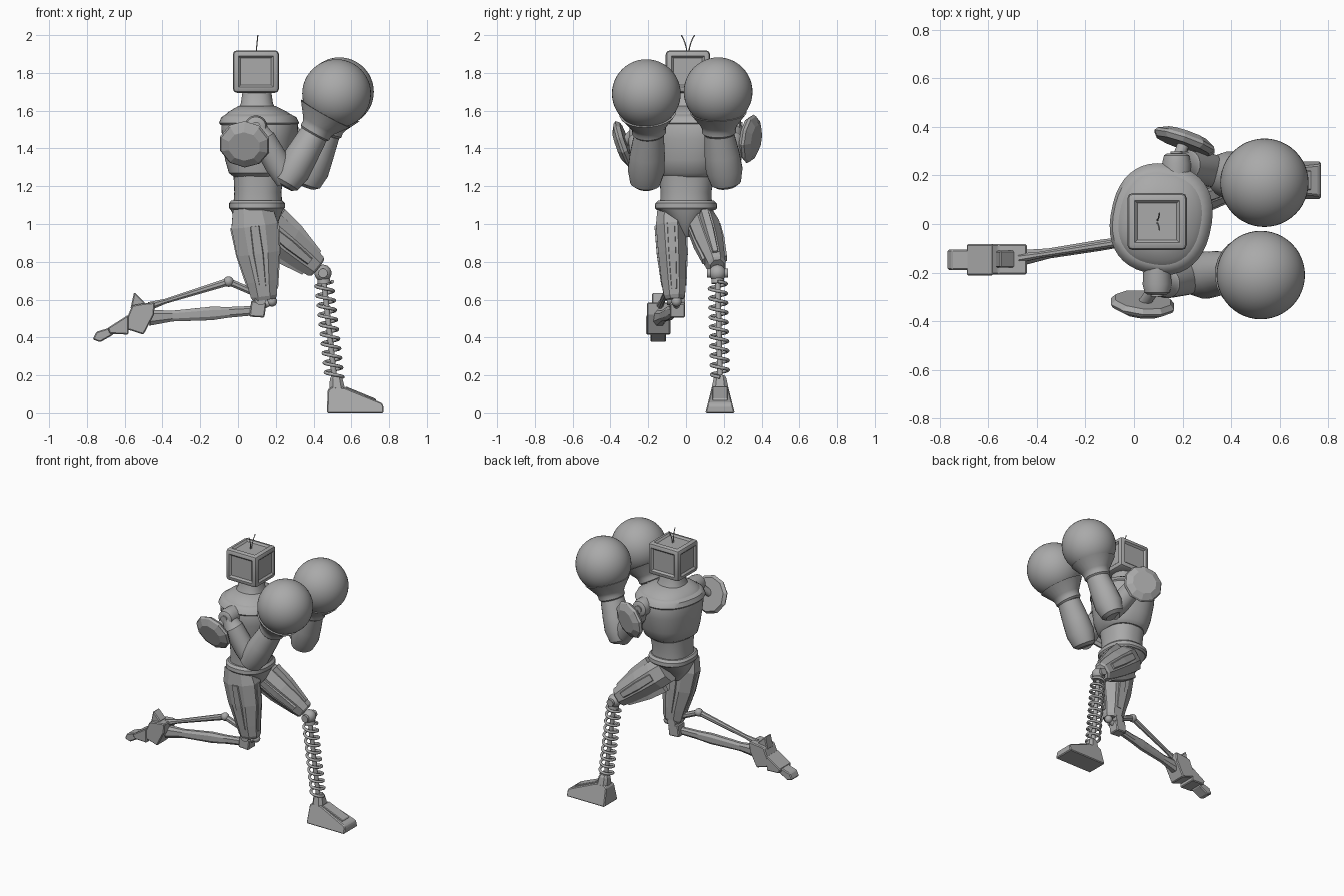
import bpy, bmesh, math
from mathutils import Vector, Matrix

cube = bpy.data.objects.get("Cube")
if cube:
    bpy.data.objects.remove(cube, do_unlink=True)

GREY = (0.4, 0.4, 0.4, 1)
mat = bpy.data.materials.new("plain grey")
mat.use_nodes = True
mat.diffuse_color = GREY
mat.node_tree.nodes["Principled BSDF"].inputs["Base Color"].default_value = GREY


def finish(name, bm, smooth=True, bevel=0):
    bmesh.ops.recalc_face_normals(bm, faces=bm.faces)
    me = bpy.data.meshes.new(name)
    bm.to_mesh(me)
    bm.free()
    me.materials.append(mat)
    if smooth:
        for p in me.polygons:
            p.use_smooth = True
        me.set_sharp_from_angle(angle=math.radians(35))
    ob = bpy.data.objects.new(name, me)
    bpy.context.collection.objects.link(ob)
    if bevel:
        m = ob.modifiers.new("soft edges", "BEVEL")
        m.width, m.segments = bevel, 1
    return ob


def skin(name, rings, smooth=True):
    bm = bmesh.new()
    loops = [[bm.verts.new(p) for p in r] for r in rings]
    n = len(loops[0])
    for lo, hi in zip(loops, loops[1:]):
        for i in range(n):
            bm.faces.new((lo[i], lo[(i + 1) % n], hi[(i + 1) % n], hi[i]))
    bm.faces.new(loops[0])
    bm.faces.new(loops[-1])
    return finish(name, bm, smooth)


def oval(w, d, sides, power=1.0):
    pts = []
    for i in range(sides):
        a = math.tau * (i + 0.5) / sides
        c, s = math.cos(a), math.sin(a)
        pts.append((math.copysign(abs(c) ** power, c) * w, math.copysign(abs(s) ** power, s) * d))
    return pts


def limb(name, a, b, sections, sides=24, smooth=True, power=1.0):
    """Sections (t, half width sideways, half depth) along a to b."""
    a, b = Vector(a), Vector(b)
    d = (b - a).normalized()
    ref = Vector((1, 0, 0)) if abs(d.y) > 0.7 else Vector((0, 1, 0))
    u = (ref - d * ref.dot(d)).normalized()
    v = d.cross(u)
    return skin(name, [[a.lerp(b, t) + u * p + v * q for p, q in oval(w, h, sides, power)]
                       for t, w, h in sections], smooth)


def stack(name, rings, yaw=0, power=0.85):
    """Horizontal rings (x, y, z, half x, half y)."""
    rot = Matrix.Rotation(yaw, 3, "Z")
    return skin(name, [[Vector((x, y, z)) + rot @ Vector((p, q, 0)) for p, q in oval(rx, ry, 40, power)]
                       for x, y, z, rx, ry in rings])


def rod(name, a, b, r, sides=12):
    return limb(name, a, b, [(0, r, r), (1, r, r)], sides)


def ball(name, c, r, seg=24):
    bm = bmesh.new()
    bmesh.ops.create_uvsphere(bm, u_segments=seg, v_segments=seg // 2, radius=r,
                              matrix=Matrix.Translation(c))
    return finish(name, bm)


def prism(name, profile, yc, half, taper=0.0, bevel=0.006):
    """Side profile in x and z, widened across y, narrowing with height."""
    bm = bmesh.new()
    sides = [[bm.verts.new((x, yc + s * (half - taper * z), z)) for x, z in profile] for s in (-1, 1)]
    n = len(profile)
    for f in sides:
        bm.faces.new(f)
    for i in range(n):
        j = (i + 1) % n
        bm.faces.new((sides[0][i], sides[0][j], sides[1][j], sides[1][i]))
    return finish(name, bm, False, bevel)


def wire(name, pts, r):
    cu = bpy.data.curves.new(name, "CURVE")
    cu.dimensions = "3D"
    cu.bevel_depth, cu.bevel_resolution = r, 2
    cu.use_fill_caps = True
    sp = cu.splines.new("POLY")
    sp.points.add(len(pts) - 1)
    for p, co in zip(sp.points, pts):
        p.co = (*co, 1)
    cu.materials.append(mat)
    ob = bpy.data.objects.new(name, cu)
    bpy.context.collection.objects.link(ob)


# Head: soft box with recessed panels
bm = bmesh.new()
bmesh.ops.create_cube(bm, size=1, matrix=Matrix.Translation((0.095, 0.01, 1.807))
                      @ Matrix.Diagonal((0.245, 0.235, 0.225, 1)))
bmesh.ops.bevel(bm, geom=bm.edges[:], offset=0.022, segments=2, affect="EDGES", profile=0.5)
panels = [f for f in bm.faces if f.calc_area() > 0.02 and f.calc_center_median().z > 1.75]
bmesh.ops.inset_individual(bm, faces=panels, thickness=0.012, depth=0)
bmesh.ops.inset_individual(bm, faces=panels, thickness=0.016, depth=-0.012)
finish("head", bm)
for s in (-1, 1):
    wire("antenna", [(0.095 + 0.01 * t, 0.01 + s * (0.005 + 0.03 * t * t), 1.9 + 0.1 * t)
                     for t in (0, 0.3, 0.6, 0.8, 1)], 0.003)

# Torso
stack("neck", [(0.1, 0.01, 1.58, 0.115, 0.12), (0.1, 0.01, 1.64, 0.085, 0.085), (0.1, 0.01, 1.71, 0.075, 0.075)])
stack("chest", [(0.11, 0.01, 1.25, 0.13, 0.15), (0.11, 0.01, 1.27, 0.155, 0.175), (0.115, 0.015, 1.34, 0.18, 0.195),
                (0.115, 0.02, 1.45, 0.195, 0.215), (0.115, 0.02, 1.53, 0.2, 0.22),
                (0.11, 0.02, 1.565, 0.187, 0.205), (0.105, 0.02, 1.595, 0.15, 0.17),
                (0.1, 0.015, 1.625, 0.095, 0.11)], -0.2)
stack("collar_rim", [(0.112, 0.02, 1.525, 0.2, 0.22), (0.112, 0.02, 1.535, 0.208, 0.228),
                     (0.11, 0.02, 1.565, 0.195, 0.213), (0.108, 0.02, 1.58, 0.17, 0.19)], -0.2)
stack("waist", [(0.105, 0, 1.1, 0.13, 0.138), (0.105, 0, 1.17, 0.125, 0.135), (0.11, 0.005, 1.28, 0.135, 0.15)])
stack("belt", [(0.1, 0, 1.075, 0.14, 0.155), (0.1, 0, 1.085, 0.148, 0.165),
               (0.1, 0, 1.11, 0.148, 0.163), (0.1, 0, 1.125, 0.135, 0.148)])
stack("pelvis", [(0.1, 0, 0.93, 0.05, 0.03), (0.1, 0, 1.0, 0.11, 0.065), (0.1, 0, 1.08, 0.14, 0.155)])

# Arms: shoulder, elbow, wrist, glove centre, plate centre, plate normal
arms = [("right", -1, (0.095, -0.25, 1.515), (0.26, -0.215, 1.23), (0.405, -0.195, 1.48), (0.522, -0.21, 1.69),
         (0.035, -0.335, 1.42), (-0.1, -1, -0.35)),
        ("left", 1, (0.175, 0.25, 1.515), (0.37, 0.21, 1.23), (0.465, 0.175, 1.48), (0.537, 0.17, 1.7),
         (0.21, 0.345, 1.45), (0.35, 1, -0.15))]
for side, s, sh, el, wr, gl, pc, pn in arms:
    sh, el, wr, gl, pc = (Vector(p) for p in (sh, el, wr, gl, pc))
    pn = Vector(pn).normalized()
    out = Vector((0, s * 0.04, 0))
    limb(side + "_shoulder_drum", sh - out * 2.5, sh + out, [(0, .055, .055), (.7, .06, .06), (.95, .052, .052), (1, .04, .04)])
    rod(side + "_shoulder_cap", sh + out, sh + out * 1.2, 0.025, 16)
    limb(side + "_upper_arm", sh, el, [(0, .05, .05), (.2, .058, .06), (.22, .064, .066), (.7, .068, .07), (1, .06, .06)])
    limb(side + "_shoulder_plate", pc - pn * 0.025, pc + pn * 0.03,
         [(0, .12, .115), (.35, .137, .13), (.6, .13, .122), (1, .085, .08)], 10, False)
    rod(side + "_plate_bracket", sh, pc, 0.025)
    limb(side + "_forearm", el.lerp(wr, -0.12), wr,
         [(0, .055, .05), (.06, .08, .075), (.3, .098, .092), (.6, .093, .086), (1, .078, .076)])
    limb(side + "_glove_cuff", wr, gl, [(-.03, .078, .075), (.02, .09, .086), (.12, .09, .086), (.2, .098, .096), (.5, .15, .15)])
    ball(side + "_glove", gl, 0.182, 48)

# Thighs: octagonal shells with raised strips
thighs = [("right", Vector((0.075, -0.085, 1.09)), Vector((0.14, -0.06, 0.6)),
           [(0, .07, .11), (.2, .085, .133), (.5, .08, .122), (.8, .07, .088), (.96, .06, .075), (1, .05, .065)]),
          ("left", Vector((0.1, 0.08, 1.03)), Vector((0.42, 0.165, 0.77)),
           [(0, .07, .1), (.2, .085, .102), (.5, .078, .096), (.8, .06, .082), (.97, .05, .068), (1, .04, .055)])]
for side, a, b, sec in thighs:
    limb(side + "_thigh", a, b, sec, 8, False, 0.9)
    limb(side + "_thigh_panel", a, b, [(.2, .092, .04), (.5, .087, .045), (.85, .07, .03)], 8, False, 0.7)
    limb(side + "_thigh_ridge", a, b, [(.2, .035, .138), (.5, .035, .125), (.9, .025, .084)], 8, False, 0.7)

# Right knee and two-bar shin
prism("right_knee_block", [(0.06, 0.51), (0.14, 0.505), (0.15, 0.58), (0.07, 0.595)], -0.045, 0.04)
rod("right_knee_pin", (0.12, -0.1, 0.6), (0.12, -0.005, 0.6), 0.03)
ball("right_knee_joint", (0.18, -0.05, 0.59), 0.027, 16)
rod("right_knee_link", (0.18, -0.05, 0.59), (0.1, -0.05, 0.55), 0.018)
limb("right_shin_bar", (0.13, -0.045, 0.545), (-0.47, -0.14, 0.505),
     [(0, .02, .025), (.3, .022, .03), (.45, .024, .038), (.8, .022, .03), (1, .035, .045)], 8, False, 0.8)
pivot = (-0.05, -0.075, 0.695)
ball("right_shin_pivot", pivot, 0.028, 16)
rod("right_shin_upper_link", (0.15, -0.055, 0.61), pivot, 0.02, 8)
limb("right_shin_upper_bar", pivot, (-0.47, -0.14, 0.565), [(0, .017, .022), (.8, .014, .014), (1, .02, .024)], 8, False)

# Right foot, folded back in segments
prism("right_foot_heel", [(-0.44, 0.585), (-0.5, 0.58), (-0.56, 0.57), (-0.61, 0.45), (-0.5, 0.415), (-0.445, 0.52)], -0.145, 0.062)
prism("right_foot_fin", [(-0.49, 0.58), (-0.55, 0.64), (-0.57, 0.55), (-0.53, 0.54)], -0.145, 0.035)
prism("right_foot_middle", [(-0.58, 0.52), (-0.69, 0.45), (-0.68, 0.42), (-0.58, 0.415)], -0.147, 0.065)
prism("right_foot_toe", [(-0.65, 0.46), (-0.75, 0.43), (-0.77, 0.39), (-0.73, 0.375), (-0.66, 0.415)], -0.147, 0.042)

# Left knee and spring shin
knee, ankle = Vector((0.45, 0.167, 0.74)), Vector((0.51, 0.18, 0.19))
ball("left_knee_joint", knee, 0.045)
rod("left_knee_pin", knee - Vector((0, 0.055, 0)), knee + Vector((0, 0.055, 0)), 0.025, 16)
limb("left_spring_mount", knee, knee.lerp(ankle, 0.1), [(0, .03, .03), (1, .035, .035)], 16)
rod("left_shin_rod", knee, ankle, 0.015)
top, turns, steps = knee.lerp(ankle, 0.08), 10, 16
coil = []
for i in range(turns * steps + 1):
    a = math.tau * i / steps
    coil.append(top.lerp(ankle, i / (turns * steps)) + Vector((math.cos(a), math.sin(a), 0)) * 0.045)
wire("left_shin_spring", coil, 0.009)

# Left foot
prism("left_foot", [(0.47, 0), (0.475, 0.125), (0.5, 0.14), (0.565, 0.135), (0.76, 0.055), (0.77, 0.04), (0.77, 0)], 0.18, 0.078, 0.25)
prism("left_foot_instep", [(0.56, 0.11), (0.57, 0.142), (0.73, 0.076), (0.73, 0.05)], 0.18, 0.04, 0, 0.004)
limb("left_ankle", (0.525, 0.18, 0.12), (0.518, 0.18, 0.2), [(0, .05, .045), (.8, .035, .035), (1, .025, .025)], 8, False, 0.7)
